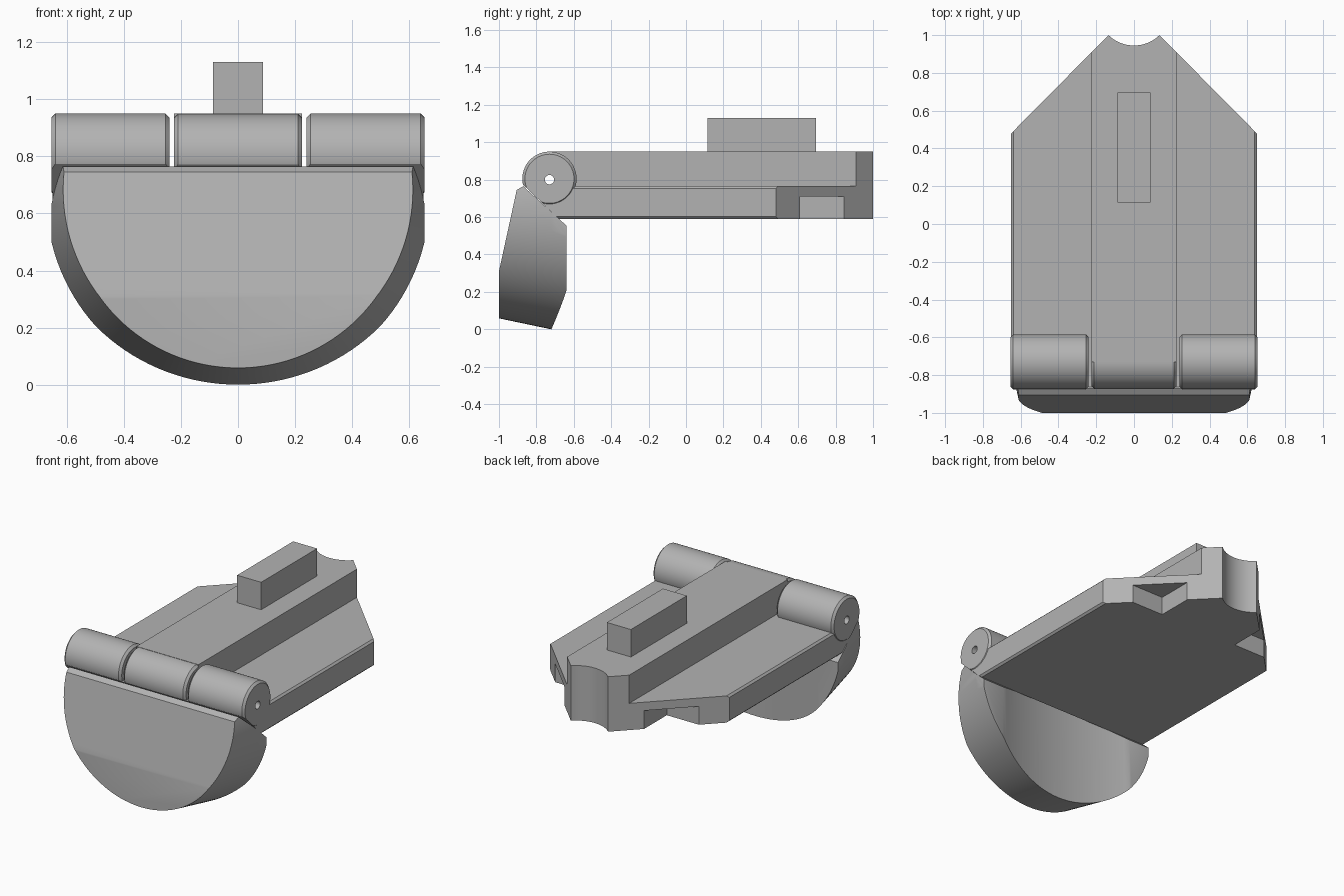
import bpy, bmesh, math
from mathutils import Vector

if "Cube" in bpy.data.objects:
    bpy.data.objects.remove(bpy.data.objects["Cube"], do_unlink=True)

grey = bpy.data.materials.new("plain_grey")
grey.use_nodes = True
GREY = (0.45, 0.45, 0.45, 1)
grey.diffuse_color = GREY
grey.node_tree.nodes["Principled BSDF"].inputs["Base Color"].default_value = GREY

HINGE_Y, HINGE_Z, HINGE_R = -0.73, 0.805, 0.145


def finish(name, bm):
    bmesh.ops.recalc_face_normals(bm, faces=bm.faces)
    mesh = bpy.data.meshes.new(name)
    bm.to_mesh(mesh)
    bm.free()
    mesh.materials.append(grey)
    ob = bpy.data.objects.new(name, mesh)
    bpy.context.collection.objects.link(ob)
    return ob


def prism(name, points, low, high, axis="z", chamfer=0):
    """Extrude a flat outline along x (points are y, z) or z (points are x, y)."""
    bm = bmesh.new()
    place = (lambda p: (low, *p)) if axis == "x" else (lambda p: (*p, low))
    face = bm.faces.new([bm.verts.new(place(p)) for p in points])
    new = bmesh.ops.extrude_face_region(bm, geom=[face])["geom"]
    step = Vector((high - low, 0, 0) if axis == "x" else (0, 0, high - low))
    bmesh.ops.translate(bm, vec=step, verts=[v for v in new if isinstance(v, bmesh.types.BMVert)])
    if chamfer:
        # chamfer only the long outer edges running front to back
        edges = [e for e in bm.edges if abs(e.verts[0].co.x - e.verts[1].co.x) < 1e-4
                 and abs(e.verts[0].co.z - e.verts[1].co.z) < 1e-4
                 and abs(e.verts[0].co.x) > 0.6]
        bmesh.ops.bevel(bm, geom=edges, offset=chamfer, segments=1, affect="EDGES")
    return finish(name, bm)


def lathe(name, profile, axis, centre, sides=96):
    """Closed solid of revolution from (position, radius) pairs along x, y or z."""
    bm = bmesh.new()
    rings = []
    for pos, rad in profile:
        ring = []
        for i in range(sides):
            a = math.tau * i / sides
            u, v = rad * math.cos(a), rad * math.sin(a)
            co = {"x": (pos, u, v), "y": (u, pos, v), "z": (u, v, pos)}[axis]
            ring.append(bm.verts.new(Vector(co) + Vector(centre)))
        rings.append(ring)
    for a, b in zip(rings, rings[1:]):
        for i in range(sides):
            j = (i + 1) % sides
            bm.faces.new((a[i], a[j], b[j], b[i]))
    bm.faces.new(rings[0])
    bm.faces.new(rings[-1])
    return finish(name, bm)


def combine(target, other, operation):
    mod = target.modifiers.new("combine", "BOOLEAN")
    mod.operation, mod.solver, mod.object = operation, "EXACT", other
    bpy.context.view_layer.objects.active = target
    bpy.ops.object.modifier_apply(modifier=mod.name)
    bpy.data.objects.remove(other, do_unlink=True)


def knuckle(name, x0, x1, radius, bevel=0.014):
    return lathe(name, [(x0, radius - bevel), (x0 + bevel, radius),
                        (x1 - bevel, radius), (x1, radius - bevel)],
                 "x", (0, HINGE_Y, HINGE_Z))


def outline(width, front):
    """Plan shape: straight sides, 45 degree back corners and a scooped back end."""
    corner = 0.48 + (0.65 - width) * 0.52 / 0.515
    right = [(width, front), (width, corner)]
    radius, half = 0.193, 0.135
    swing = math.asin(half / radius)
    cy = 1 + radius * math.cos(swing)
    arc = []
    for i in range(17):
        a = swing * (1 - i / 8)
        arc.append((radius * math.sin(a), cy - radius * math.cos(a)))
    return right + arc + [(-x, y) for x, y in reversed(right)]


# Main body: wide plate with a raised middle rail and three hinge knuckles
body = prism("hinged_body", outline(0.65, -0.87), 0.59, 0.765, chamfer=0.012)
combine(body, prism("rail", outline(0.225, HINGE_Y), 0.59, 0.95), "UNION")
combine(body, knuckle("middle_knuckle", -0.225, 0.225, HINGE_R - 0.002), "UNION")
for x0, x1 in ((-0.654, -0.24), (0.24, 0.654)):
    combine(body, knuckle("outer_knuckle", x0, x1, HINGE_R), "UNION")

# Slanted front underside, pin hole and underside notches
slant = [(-0.873, 0.775), (-0.66, 0.571), (-0.66, 0.4), (-1.2, 0.4), (-1.2, 0.775)]
combine(body, prism("slant_cutter", slant, -1, 1, "x"), "DIFFERENCE")
combine(body, lathe("pin_cutter", [(-1, 0.025), (1, 0.025)], "x",
                    (0, HINGE_Y, 0.80), 32), "DIFFERENCE")
for s in (-1, 1):
    notch = [(s * 0.288, 0.61), (s * 0.8, 0.61), (s * 0.8, 0.845), (s * 0.288, 0.845)]
    combine(body, prism("notch_cutter", notch, 0.5, 0.71), "DIFFERENCE")

# Raised block on the rail
block = prism("top_block", [(-0.087, 0.115), (0.087, 0.115), (0.087, 0.695), (-0.087, 0.695)],
              0.945, 1.13)

# Round flap: tapered disc trimmed to its side profile, with a hollowed back
flap = lathe("round_flap", [(-1.05, 0.586), (-0.72, 0.655), (-0.6, 0.68)], "y", (0, 0, 0.655), 128)
side = [(-1, -0.1), (-1, 0.31), (-0.905, 0.745), (-0.87, 0.765), (-0.64, 0.555), (-0.64, -0.1)]
combine(flap, prism("flap_profile", side, -0.654, 0.654, "x"), "INTERSECT")
combine(flap, lathe("hollow_cutter", [(-0.5, 1.6), (1.5, 1.6)], "z", (0, 0.88, 0), 256), "DIFFERENCE")

# Smooth shading on the curved surfaces
bpy.ops.object.select_all(action="DESELECT")
for ob in (body, block, flap):
    ob.select_set(True)
bpy.context.view_layer.objects.active = body
bpy.ops.object.shade_smooth_by_angle(angle=math.radians(25))
